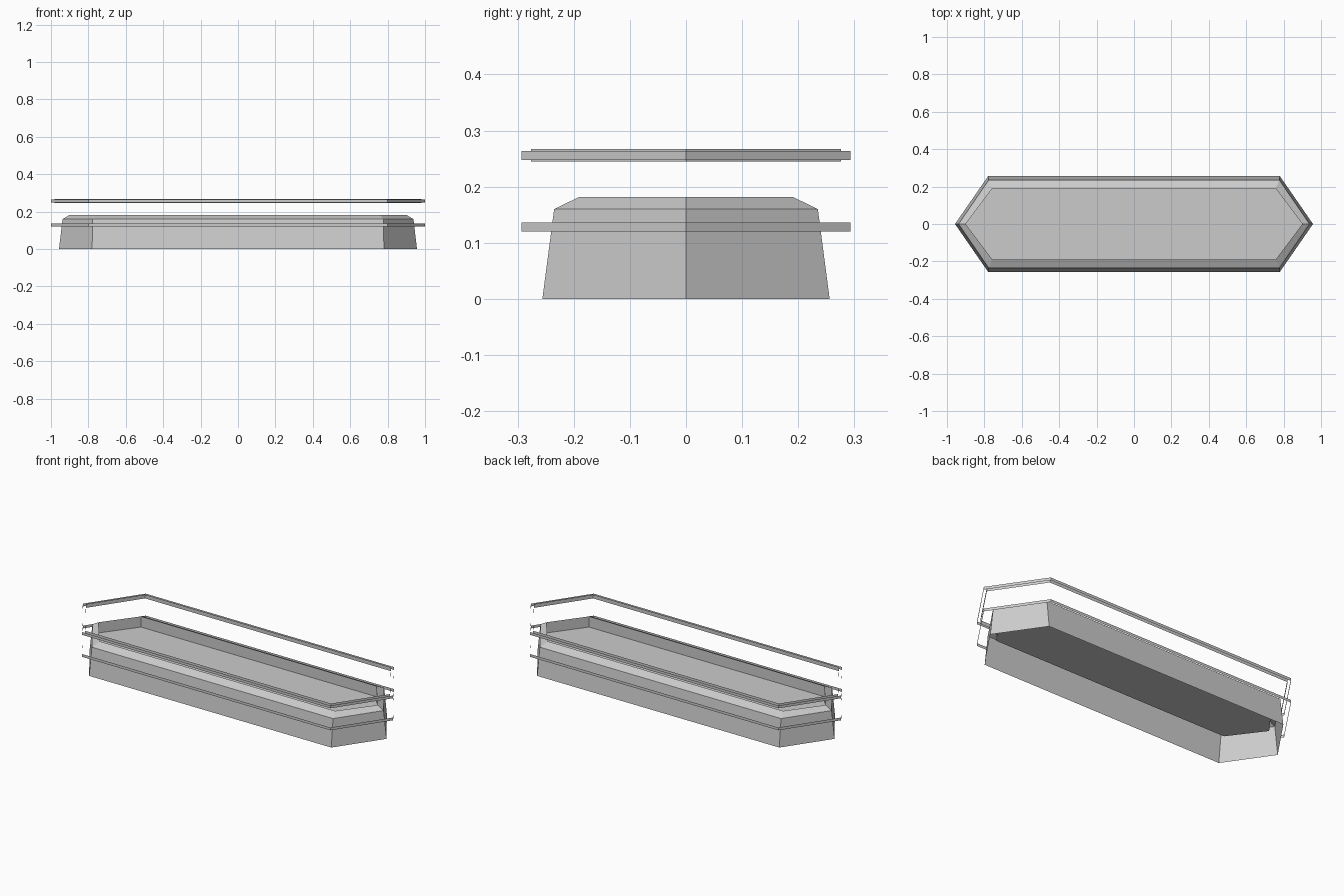
import bpy
import bmesh

cube = bpy.data.objects.get("Cube")
if cube:
    bpy.data.objects.remove(cube, do_unlink=True)

grey = bpy.data.materials.new("light_grey")
grey.use_nodes = True
colour = (0.6, 0.6, 0.6, 1)
grey.diffuse_color = colour
grey.node_tree.nodes["Principled BSDF"].inputs["Base Color"].default_value = colour


def hexagon(bm, tip, corner, half_width, z):
    """Ring of an elongated hexagon with pointed ends on the x axis."""
    outline = [(tip, 0), (corner, half_width), (-corner, half_width),
               (-tip, 0), (-corner, -half_width), (corner, -half_width)]
    return [bm.verts.new((x, y, z)) for x, y in outline]


def hex_shell(name, levels, capped=False):
    """Join stacked hexagons with flat faces, optionally closing the last one."""
    bm = bmesh.new()
    rings = [hexagon(bm, *level) for level in levels]
    for low, high in zip(rings, rings[1:]):
        for i in range(6):
            j = (i + 1) % 6
            bm.faces.new((low[i], low[j], high[j], high[i]))
    if capped:
        bm.faces.new(rings[-1])
    mesh = bpy.data.meshes.new(name)
    bm.to_mesh(mesh)
    bm.free()
    mesh.materials.append(grey)
    obj = bpy.data.objects.new(name, mesh)
    bpy.context.collection.objects.link(obj)
    return obj


# Tray body: open underneath, sloped wall, chamfered rim, sunken floor
hex_shell("tray_body", [
    (0.957, 0.78, 0.256, 0),
    (0.938, 0.777, 0.235, 0.16),
    (0.9, 0.758, 0.19, 0.182),
    (0.9, 0.758, 0.19, 0.12),
], capped=True)


# Thin upright bands that circle the tray
def band(name, tip, corner, half_width, bottom, top):
    hex_shell(name, [(tip, corner, half_width, z) for z in (bottom, top)])


band("lower_band", 1, 0.8, 0.293, 0.12, 0.136)
band("upper_band_outer", 1, 0.8, 0.293, 0.248, 0.264)
band("upper_band_inner", 0.98, 0.792, 0.276, 0.245, 0.267)
